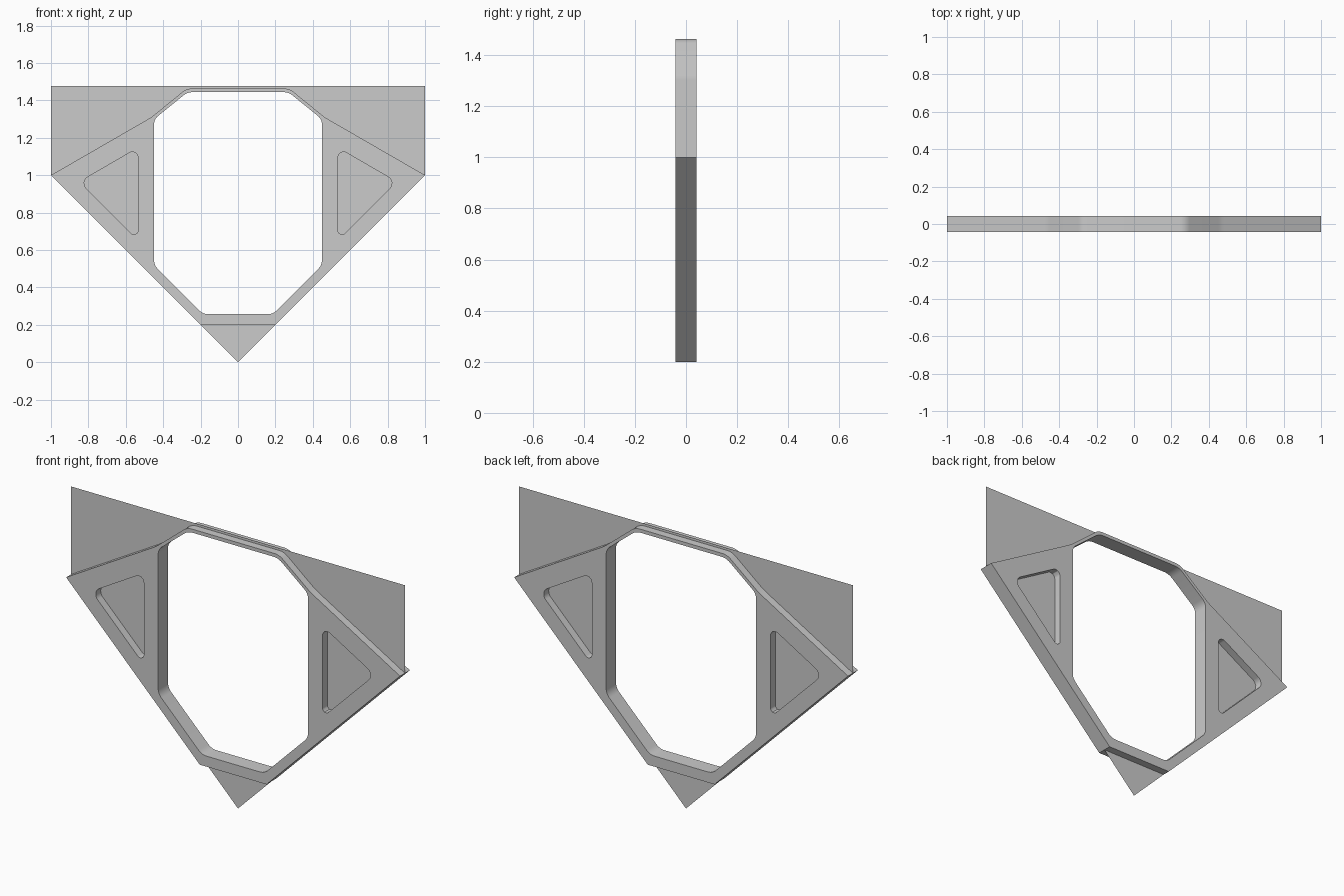
import bpy, bmesh, math
from mathutils import Vector

if "Cube" in bpy.data.objects:
    bpy.data.objects.remove(bpy.data.objects["Cube"])

HALF_DEPTH = 0.042


def rounded(points, steps=6):
    """Closed (x, z) outline; each point is (x, z, tangent length of its fillet)."""
    out = []
    n = len(points)
    for i, (x, z, t) in enumerate(points):
        p = Vector((x, z))
        if t == 0:
            out.append(p)
            continue
        a = (Vector(points[i - 1][:2]) - p).normalized()
        b = (Vector(points[(i + 1) % n][:2]) - p).normalized()
        half = a.angle(b) / 2
        radius = t * math.tan(half)
        centre = p + (a + b).normalized() * (t / math.cos(half))
        u, v = p + a * t - centre, p + b * t - centre
        for k in range(steps + 1):
            out.append(centre + u.lerp(v, k / steps).normalized() * radius)
    return out


def mirrored(right_half):
    """Complete a right-hand half outline (bottom to top) across x = 0."""
    return right_half + [(-x, z, t) for x, z, t in reversed(right_half) if x > 0]


def plate(name, loops, half_depth):
    """Flat filled plate in the XZ plane; loops after the first are openings."""
    cu = bpy.data.curves.new(name, 'CURVE')
    cu.dimensions = '2D'
    cu.fill_mode = 'BOTH'
    cu.extrude = half_depth
    for loop in loops:
        sp = cu.splines.new('POLY')
        sp.points.add(len(loop) - 1)
        for pt, p in zip(sp.points, loop):
            pt.co = (p.x, p.y, 0, 1)
        sp.use_cyclic_u = True
    ob = bpy.data.objects.new(name, cu)
    bpy.context.collection.objects.link(ob)
    bpy.ops.object.select_all(action='DESELECT')
    bpy.context.view_layer.objects.active = ob
    ob.select_set(True)
    bpy.ops.object.convert(target='MESH')
    ob = bpy.context.view_layer.objects.active
    ob.name = name
    # stand the plate upright and weld the caps to the walls
    bm = bmesh.new()
    bm.from_mesh(ob.data)
    for v in bm.verts:
        x, y, z = v.co
        v.co = (x, -z, y)
    bmesh.ops.remove_doubles(bm, verts=bm.verts, dist=1e-5)
    bmesh.ops.recalc_face_normals(bm, faces=bm.faces)
    bm.to_mesh(ob.data)
    bm.free()
    bpy.ops.object.shade_smooth_by_angle(angle=math.radians(30))
    return ob


# Central eight-sided opening
opening = rounded(mirrored([
    (0.187, 0.257, 0.028), (0.449, 0.519, 0.028),
    (0.449, 1.299, 0.028), (0.27, 1.444, 0.028)]))

# Triangular side windows, one per side
window = rounded([(0.535, 0.653, 0.05), (0.847, 0.965, 0.05), (0.535, 1.146, 0.05)])
window_left = [Vector((-p.x, p.y)) for p in reversed(window)]

# Thick frame
frame_outline = rounded(mirrored([
    (0.2, 0.2, 0), (1, 1, 0), (0.463, 1.31, 0.02), (0.275, 1.463, 0.028)]))
plate("frame", [frame_outline, opening, window, window_left], HALF_DEPTH)

# Thin centre sheet that backs the windows and fills the outer corners
sheet_outline = rounded(mirrored([(0, 0, 0), (1, 1, 0), (1, 1.476, 0)]))
plate("centre_sheet", [sheet_outline, opening], 0)
